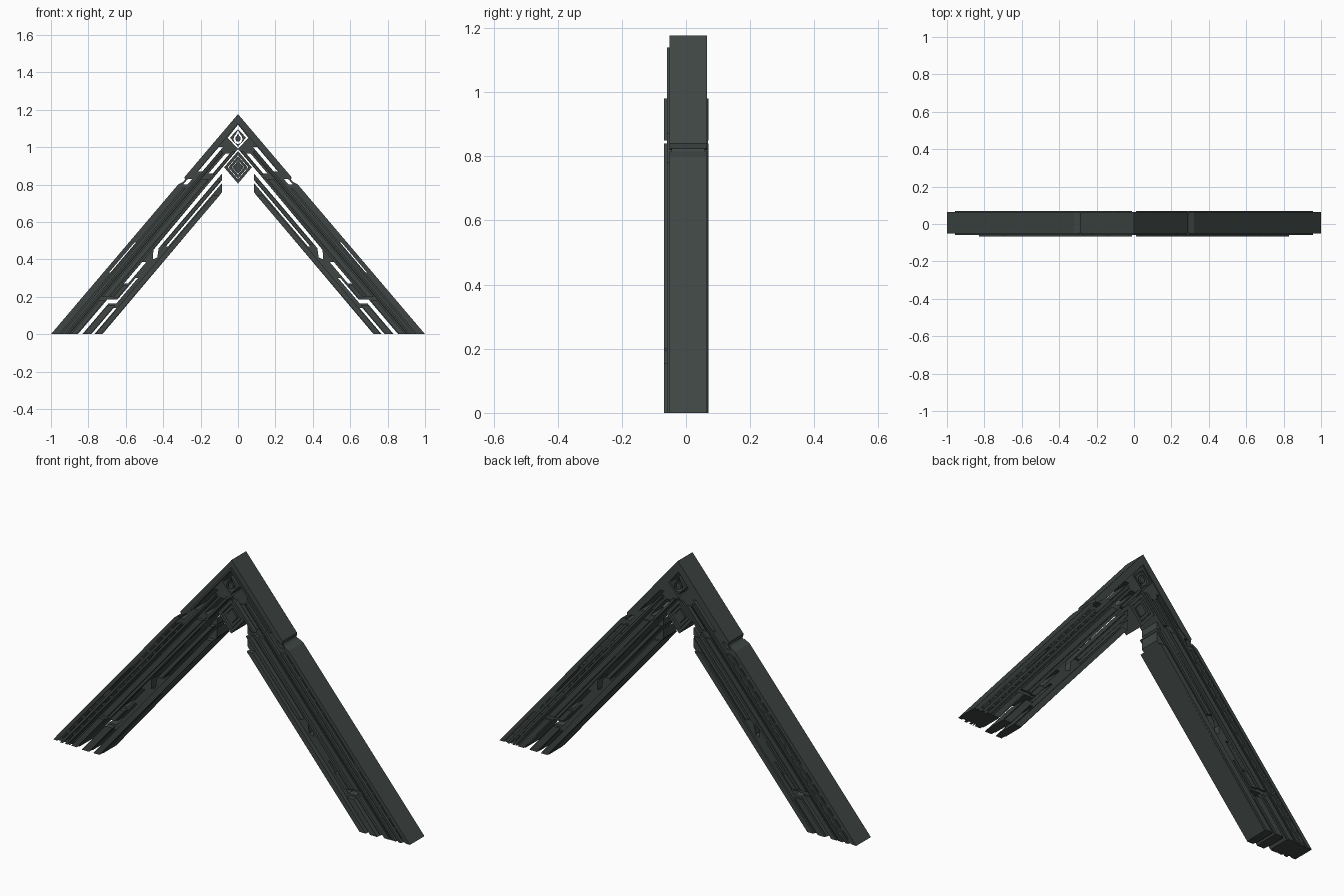
import bpy, bmesh, math
from mathutils import Matrix

cube = bpy.data.objects.get("Cube")
if cube:
    bpy.data.objects.remove(cube, do_unlink=True)

SLOPE = 0.85          # sideways run of a leg per unit of height

metal = bpy.data.materials.new("dark_green_grey_metal")
metal.use_nodes = True
COLOUR = (0.05, 0.062, 0.059, 1)
metal.diffuse_color = COLOUR
bsdf = metal.node_tree.nodes["Principled BSDF"]
bsdf.inputs["Base Color"].default_value = COLOUR
bsdf.inputs["Roughness"].default_value = 0.6


def plate(name, loops, front, back, leg=True):
    """Extrude outlines (first is the rim, others are holes) from front to back.
    Leg outlines give the foot position of a line parallel to the leg, and a height."""
    curve = bpy.data.curves.new(name, "CURVE")
    curve.dimensions = "2D"
    curve.fill_mode = "BOTH"
    curve.extrude = (back - front) / 2
    for loop in loops:
        spline = curve.splines.new("POLY")
        spline.points.add(len(loop) - 1)
        spline.use_cyclic_u = True
        for point, (u, z) in zip(spline.points, loop):
            point.co = (u - SLOPE * z if leg else u, z, 0, 1)
    temp = bpy.data.objects.new(name + "_outline", curve)
    bpy.context.collection.objects.link(temp)
    bpy.context.view_layer.update()
    graph = bpy.context.evaluated_depsgraph_get()
    mesh = bpy.data.meshes.new_from_object(temp.evaluated_get(graph))
    bpy.data.objects.remove(temp, do_unlink=True)
    bpy.data.curves.remove(curve)

    # Stand the plate upright and clean it
    bm = bmesh.new()
    bm.from_mesh(mesh)
    bm.transform(Matrix.Translation((0, (front + back) / 2, 0))
                 @ Matrix.Rotation(math.pi / 2, 4, "X"))
    bmesh.ops.remove_doubles(bm, verts=bm.verts, dist=1e-5)
    bmesh.ops.recalc_face_normals(bm, faces=bm.faces)
    for face in bm.faces:
        face.smooth = False
        face.material_index = 0
    bm.to_mesh(mesh)
    bm.free()
    mesh.materials.clear()
    mesh.materials.append(metal)
    mesh.name = name
    obj = bpy.data.objects.new(name, mesh)
    bpy.context.collection.objects.link(obj)
    if leg:
        obj.modifiers.new("mirror", "MIRROR").use_clip = False
    return obj


def strip(u0, u1, z0, z1=None):
    """Strip along the leg; without a top height it is mitred at the ridge."""
    return [(u0, z0), (u1, z0), (u1, z1 or u1 / SLOPE), (u0, z1 or u0 / SLOPE)]


def rhombus(width, height, middle):
    return [(width, middle), (0, middle + height), (-width, middle), (0, middle - height)]


# Leg frame, with foot prongs, stepped open slots and the recess for the medallion
frame = [(1, 0), (1, .8), (.985, .815), (.985, .825), (1, .84), (1, 1 / SLOPE),
         (.952, 1.12), (.9475, 1.05), (.8415, .99),
         (.842, .85), (.835, .45), (.795, .4), (.78, .41), (.815, .46),
         (.815, .859), (.785, .824), (.785, .47), (.772, .47), (.772, .808),
         (.73, .759), (.725, 0),
         (.768, 0), (.768, .14), (.784, .14), (.784, 0),
         (.832, 0), (.832, .165), (.79, .165), (.79, .3), (.802, .3),
         (.802, .185), (.856, .185), (.856, 0)]
slots = [strip(.818, .84, .27, .385), strip(.962, .97, .33, .49),
         strip(.93, .953, .87, 1), strip(.865, .888, .86, .965),
         strip(.95, .974, .8, .83)]
plate("leg_frame", [frame] + slots, -.045, .06)

# Outer rim and the cap over the ridge
plate("outer_rim", [[(.976, 0), (1, 0), (1, .8), (.985, .815), (.976, .8)]], -.052, .065)
plate("ridge_cap", [[(.976, .82), (.985, .825), (1, .84), (1, 1 / SLOPE),
                     (.958, .958 / SLOPE), (.958, .86)]], -.052, .065)

# Raised strips of the outer beam
for name, u0, u1, z0, z1 in [("outer_strip", .942, .957, 0, .78),
                             ("middle_strip", .914, .927, 0, .98),
                             ("thin_strip", .902, .908, 0, .97),
                             ("broad_strip", .862, .894, .2, .83),
                             ("foot_strip", .862, .894, 0, .18)]:
    plate(name, [strip(u0, u1, z0, z1)], -.06, .069)
plate("upper_strip", [strip(.956, .968, .87)], -.06, .065)

# Highest strips, on the inner bars
for name, u0, u1, z0, z1 in [("inner_bar_strip", .729, .764, 0, .745),
                             ("second_bar_strip", .788, .811, .48, .82),
                             ("third_bar_strip", .841, .857, .2, .84),
                             ("prong_strip", .788, .828, 0, .155),
                             ("lower_panel", .808, .836, .195, .26),
                             ("upper_inner_strip", .845, .861, .85, .98)]:
    plate(name, [strip(u0, u1, z0, z1)], -.068, .07)

# Rows of small ribs along the outer beam
for row, (u0, u1) in enumerate([(.931, .937), (.964, .970)]):
    for i in range(16):
        z = .02 + i * .048
        if row and .28 < z < .5:
            continue
        plate("small_rib", [strip(u0, u1, z, z + .032)], -.052, .065)

# Medallion under the ridge: framed ring and a drop in its middle
drop = [(.014 * math.sin(a * math.pi / 6),
         1.045 - .016 * math.cos(a * math.pi / 6) + (.012 if a == 6 else 0))
        for a in range(12)]
hole = [(x * 1.7, 1.047 + (z - 1.047) * 1.7) for x, z in drop]
plate("medallion_ring", [rhombus(.043, .047, 1.05), hole], -.058, .06, False)
plate("medallion_drop", [drop], -.058, .06, False)

# Hanging diamond with nested frames
for name, outer, inner, depth in [("diamond_frame", 1, .74, .055),
                                  ("diamond_inner_frame", .69, .45, .045),
                                  ("diamond_core", .41, 0, .05)]:
    loops = [rhombus(.074 * s, .087 * s, .892) for s in (outer, inner) if s]
    plate(name, loops, -depth, depth, False)
